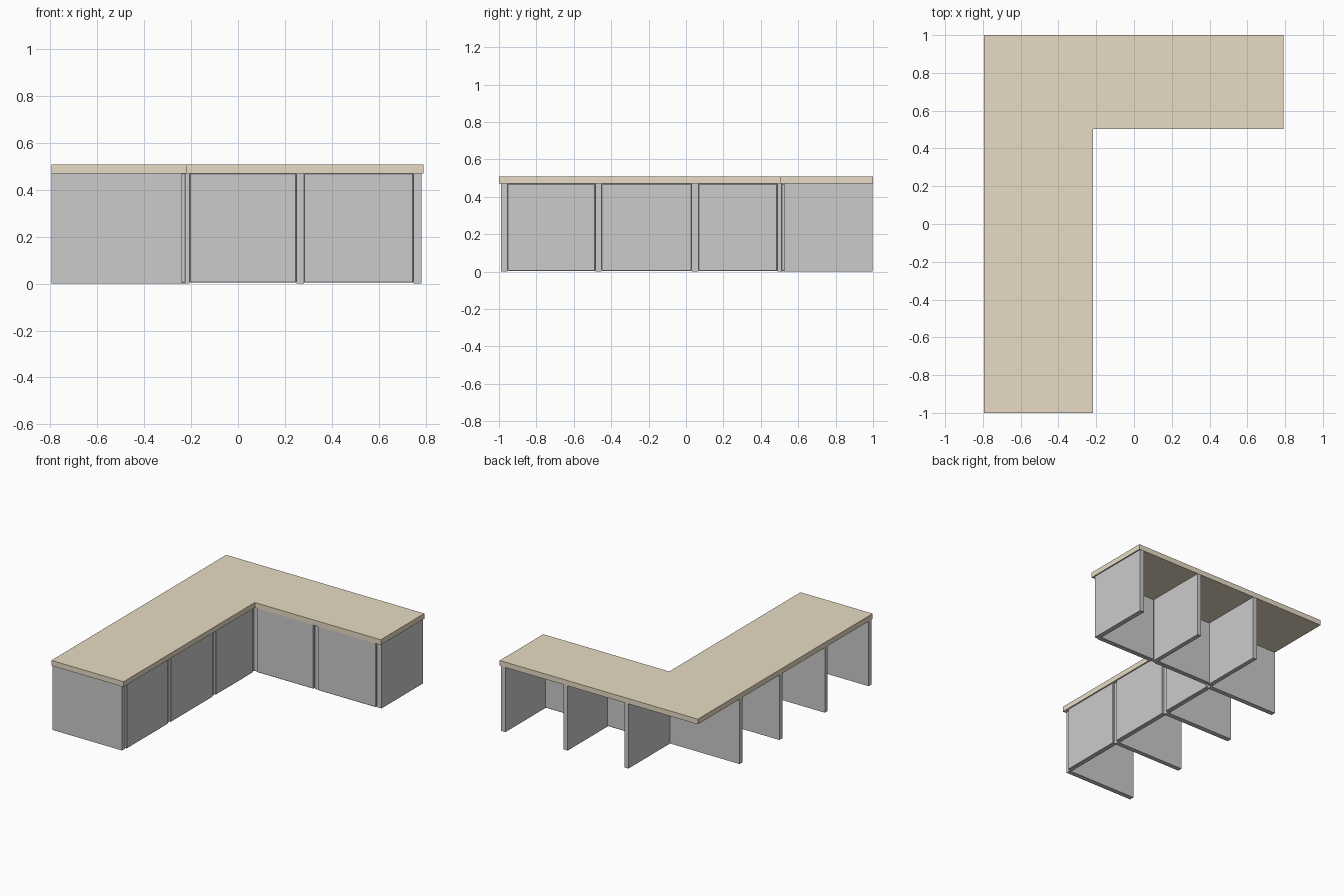
import bpy, bmesh

if "Cube" in bpy.data.objects:
    bpy.data.objects.remove(bpy.data.objects["Cube"])

H = 0.47          # underside of the worktop
TOP = 0.508
X0, X1 = -0.795, 0.792
FRONT_X, FRONT_Y = -0.238, 0.524   # front edges of the two cabinet runs
PROUD, DOOR_T = 0.015, 0.035


def box(name, lo, hi, bevel=0):
    bm = bmesh.new()
    bmesh.ops.create_cube(bm, size=1)
    for v in bm.verts:
        v.co = [l + (c + 0.5) * (h - l) for c, l, h in zip(v.co, lo, hi)]
    me = bpy.data.meshes.new(name)
    bm.to_mesh(me)
    bm.free()
    ob = bpy.data.objects.new(name, me)
    bpy.context.collection.objects.link(ob)
    if bevel:
        m = ob.modifiers.new("edge", 'BEVEL')
        m.width, m.segments = bevel, 1
    return ob


# L-shaped worktop
outline = [(X0, -1), (-0.217, -1), (-0.217, 0.502), (X1, 0.502), (X1, 1), (X0, 1)]
bm = bmesh.new()
face = bm.faces.new([bm.verts.new((x, y, H)) for x, y in outline])
ext = bmesh.ops.extrude_face_region(bm, geom=[face])
for v in ext["geom"]:
    if isinstance(v, bmesh.types.BMVert):
        v.co.z = TOP
bmesh.ops.recalc_face_normals(bm, faces=bm.faces)
me = bpy.data.meshes.new("worktop")
bm.to_mesh(me)
bm.free()
worktop = bpy.data.objects.new("worktop", me)
bpy.context.collection.objects.link(worktop)
mat = bpy.data.materials.new("worktop_tan")
mat.diffuse_color = (0.8, 0.71, 0.55, 1)
mat.use_nodes = True
mat.node_tree.nodes["Principled BSDF"].inputs["Base Color"].default_value = mat.diffuse_color
me.materials.append(mat)

# Long run: dividers along x, doors facing +x
panels = [(-0.988, -0.954), (-0.485, -0.452), (0.03, 0.066), (0.488, 0.522)]
for i, (a, b) in enumerate(panels):
    box(f"long_divider_{i}", (X0, a, 0), (FRONT_X, b, H))
for i in range(3):
    box(f"long_door_{i}", (FRONT_X + PROUD - DOOR_T, panels[i][1], 0.004),
        (FRONT_X + PROUD, panels[i + 1][0], H), 0.003)

# Short run: dividers along y, doors facing -y
panels = [(-0.238, -0.206), (0.249, 0.281), (0.748, 0.783)]
for i, (a, b) in enumerate(panels):
    box(f"short_divider_{i}", (a, FRONT_Y, 0), (b, 0.998, H))
for i in range(2):
    box(f"short_door_{i}", (panels[i][1], FRONT_Y - PROUD, 0.004),
        (panels[i + 1][0], FRONT_Y - PROUD + DOOR_T, H), 0.003)
